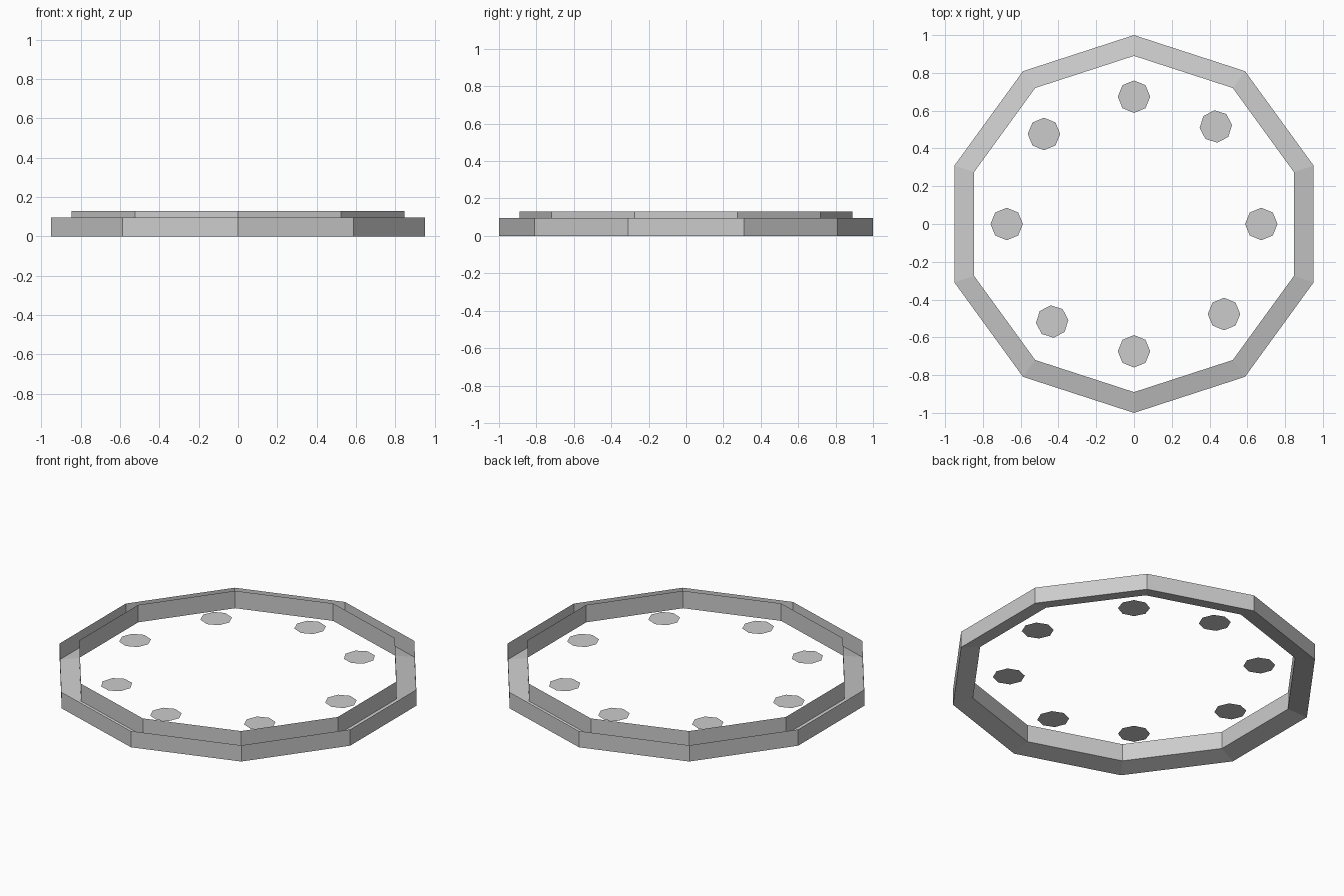
import bpy
import bmesh
from math import sin, cos, radians, pi

cube = bpy.data.objects.get("Cube")
if cube:
    bpy.data.objects.remove(cube, do_unlink=True)

grey = bpy.data.materials.new("plain grey")
grey.use_nodes = True
colour = (0.6, 0.6, 0.6, 1)
grey.diffuse_color = colour
grey.node_tree.nodes["Principled BSDF"].inputs["Base Color"].default_value = colour


def finish(name, bm):
    mesh = bpy.data.meshes.new(name)
    bm.to_mesh(mesh)
    bm.free()
    mesh.materials.append(grey)
    obj = bpy.data.objects.new(name, mesh)
    bpy.context.collection.objects.link(obj)
    return obj


def ring_points(bm, radius, z, sides, start=0, x=0, y=0):
    return [bm.verts.new((x + radius * cos(start + 2 * pi * i / sides),
                          y + radius * sin(start + 2 * pi * i / sides), z))
            for i in range(sides)]


# Ten-sided open channel: outer wall, sloping floor, taller inner wall
SIDES = 10
profile = [(1.0, 0.096), (1.0, 0.0), (0.89, 0.026), (0.89, 0.129)]
bm = bmesh.new()
loops = [ring_points(bm, r, z, SIDES, pi / 2) for r, z in profile]
for upper, lower in zip(loops, loops[1:]):
    for i in range(SIDES):
        j = (i + 1) % SIDES
        bm.faces.new((upper[i], lower[i], lower[j], upper[j]))
finish("channel_ring", bm)

# Eight flat octagonal pads, each turned to face the centre
PAD_RADIUS, PAD_HEIGHT, PAD_DISTANCE = 0.086, 0.07, 0.674
for number, degrees in enumerate((0, 50, 90, 135, 180, 230, 270, 315), 1):
    angle = radians(degrees)
    bm = bmesh.new()
    bm.faces.new(ring_points(bm, PAD_RADIUS, PAD_HEIGHT, 8, angle,
                             PAD_DISTANCE * cos(angle), PAD_DISTANCE * sin(angle)))
    finish(f"pad_{number}", bm)
